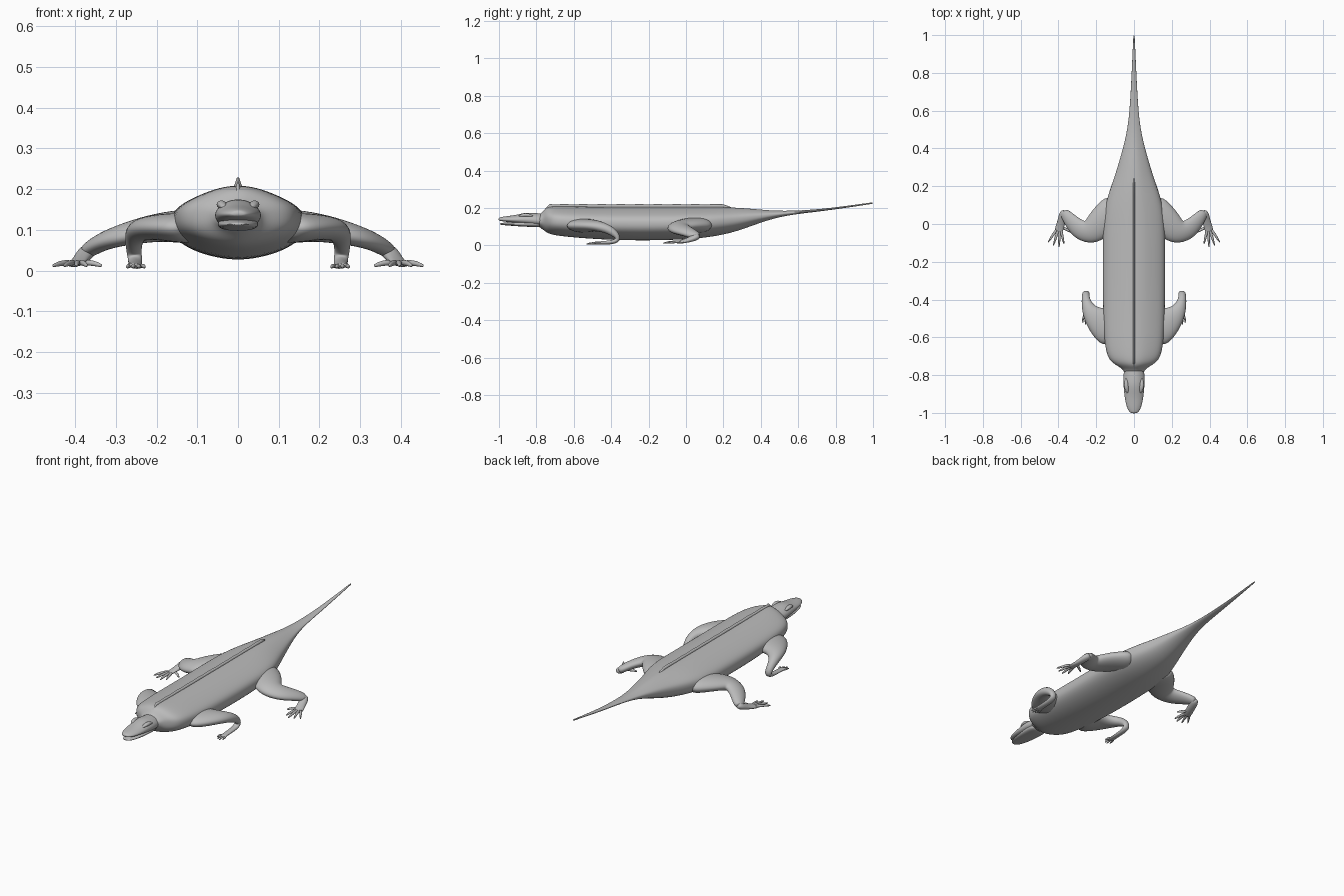
import bpy, bmesh, math
from mathutils import Vector

grey = bpy.data.materials.new("light grey skin")
grey.diffuse_color = (0.5, 0.5, 0.5, 1)


def skin(name, rings, mirror=False, levels=2):
    """Bridge rings of points, cap the ends, smooth."""
    bm = bmesh.new()
    loops = [[bm.verts.new(p) for p in r] for r in rings]
    n = len(loops[0])
    for a, b in zip(loops, loops[1:]):
        for i in range(n):
            bm.faces.new((a[i], a[(i + 1) % n], b[(i + 1) % n], b[i]))
    bm.faces.new(loops[0])
    bm.faces.new(loops[-1])
    bmesh.ops.recalc_face_normals(bm, faces=bm.faces)
    for f in bm.faces:
        f.smooth = True
    me = bpy.data.meshes.new(name)
    bm.to_mesh(me)
    bm.free()
    me.materials.append(grey)
    ob = bpy.data.objects.new(name, me)
    bpy.context.collection.objects.link(ob)
    if mirror:
        m = ob.modifiers.new("mirror", 'MIRROR')
        m.use_mirror_merge = False
    if levels:
        s = ob.modifiers.new("smooth", 'SUBSURF')
        s.levels = s.render_levels = levels
    return ob


def loft(name, half, stations, levels=2):
    """Symmetric section (fx, fz) placed at stations (y, half width, bottom, top)."""
    section = half + [(-x, z) for x, z in reversed(half) if x > 0]
    rings = [[(x * w, y, zb + z * (zt - zb)) for x, z in section]
             for y, w, zb, zt in stations]
    return skin(name, rings, levels=levels)


def limb(name, path, sides=8):
    """Mirrored tube along (x, y, z, side radius, up radius)."""
    pts = [Vector(p[:3]) for p in path]
    rings, last = [], None
    for i, p in enumerate(path):
        t = (pts[min(i + 1, len(pts) - 1)] - pts[max(i - 1, 0)]).normalized()
        if last is None:
            side = t.cross(Vector((0, 0, 1))).normalized()
        else:
            side = last.rotation_difference(t) @ side
        up = side.cross(t).normalized()
        last = t
        rings.append([pts[i] + side * p[3] * math.cos(a) + up * p[4] * math.sin(a)
                      for a in (2 * math.pi * k / sides for k in range(sides))])
    return skin(name, rings, mirror=True)


# Trunk and tail: one long loft with a sloping back and rounded belly
trunk = [(0, 1), (.3, .97), (.66, .84), (.97, .68), (1.02, .5),
         (.98, .28), (.66, .1), (.3, .01), (0, -.02)]
loft("body_and_tail", trunk, [
    (-.80, .048, .108, .158), (-.77, .056, .09, .175), (-.752, .085, .075, .2),
    (-.725, .13, .06, .21), (-.66, .153, .05, .21), (-.5, .162, .036, .208),
    (-.3, .164, .028, .208), (-.1, .164, .03, .208), (.05, .161, .037, .208),
    (.15, .138, .05, .208), (.25, .102, .07, .204), (.35, .072, .105, .197),
    (.45, .045, .14, .187), (.55, .027, .163, .184), (.7, .017, .18, .192),
    (.85, .01, .2, .21), (.985, .004, .221, .229), (1.0, .003, .223, .23)])

# Thin crest along the spine
crest = [(0, 1), (1, .5), (1, 0)]
loft("back_crest", crest,
     [(-.755, .004, .185, .195), (-.73, .005, .195, .221)]
     + [(-.7 + .05 * i, .005, .195, .219 + .002 * (i % 2)) for i in range(18)]
     + [(.2, .005, .195, .22), (.24, .004, .19, .205)], levels=0)

# Head: skull with snout, plus a lower jaw leaving a narrow mouth slit
oval = [(0, 1), (.45, .93), (.85, .68), (1, .4), (.85, .12), (.45, .02), (0, 0)]
loft("head", oval, [
    (-1.003, .016, .134, .147), (-.99, .03, .13, .152), (-.96, .044, .126, .157),
    (-.91, .053, .12, .163), (-.86, .058, .113, .177), (-.82, .06, .108, .176),
    (-.78, .056, .105, .172), (-.73, .05, .1, .17)])
loft("lower_jaw", oval, [
    (-.997, .014, .111, .118), (-.98, .028, .109, .121), (-.94, .042, .105, .126),
    (-.88, .05, .101, .132), (-.82, .053, .098, .14), (-.77, .05, .096, .14)])

# Eyes and brow ridges
limb("eye_ridges", [(.03, -.9, .152, .006, .004), (.04, -.87, .163, .013, .011),
                    (.042, -.845, .163, .013, .011), (.04, -.815, .155, .006, .005)])

# Front legs: shoulder, bent elbow, forearm folding down, foot pointing forward
limb("front_leg", [
    (.09, -.56, .105, .12, .045), (.15, -.535, .106, .108, .04),
    (.2, -.5, .107, .075, .034), (.238, -.46, .102, .045, .03),
    (.255, -.41, .085, .026, .026), (.256, -.37, .055, .021, .021),
    (.253, -.362, .03, .019, .017), (.252, -.39, .017, .019, .013),
    (.252, -.44, .014, .018, .01), (.253, -.49, .012, .021, .008),
    (.253, -.505, .012, .017, .006)])
for i, (x, y) in enumerate([(.23, -.515), (.243, -.53), (.257, -.535), (.271, -.525)]):
    limb("front_toe_%d" % (i + 1), [
        (.253 + (x - .253) * .5, -.48, .012, .007, .007),
        (x, (y - .48) / 2, .012, .006, .006), (x, y, .007, .003, .004)], 6)

# Hind legs: broad thigh, knee turned forward, shin running back to the ankle
limb("hind_leg", [
    (.07, .09, .108, .1, .05), (.13, .045, .109, .098, .046),
    (.185, -.005, .107, .085, .039), (.235, -.045, .099, .076, .034),
    (.285, -.035, .088, .06, .029), (.33, .01, .073, .045, .025),
    (.36, .048, .055, .034, .022), (.375, .064, .045, .022, .018)])
limb("hind_foot", [
    (.362, .068, .054, .02, .018), (.375, .05, .042, .026, .02),
    (.385, .01, .028, .023, .014), (.397, -.03, .018, .026, .009),
    (.402, -.05, .015, .02, .007)])
for i, (x, y) in enumerate([(.457, -.1), (.428, -.118), (.397, -.126),
                            (.37, -.108), (.332, -.045)]):
    bx, by = .393 + (x - .393) * .25, -.01 + (y + .01) * .2
    limb("hind_toe_%d" % (i + 1), [
        (bx, by, .02, .01, .009), ((bx + x) / 2, (by + y) / 2, .019, .008, .008),
        (x, y, .011, .004, .005)], 6)
